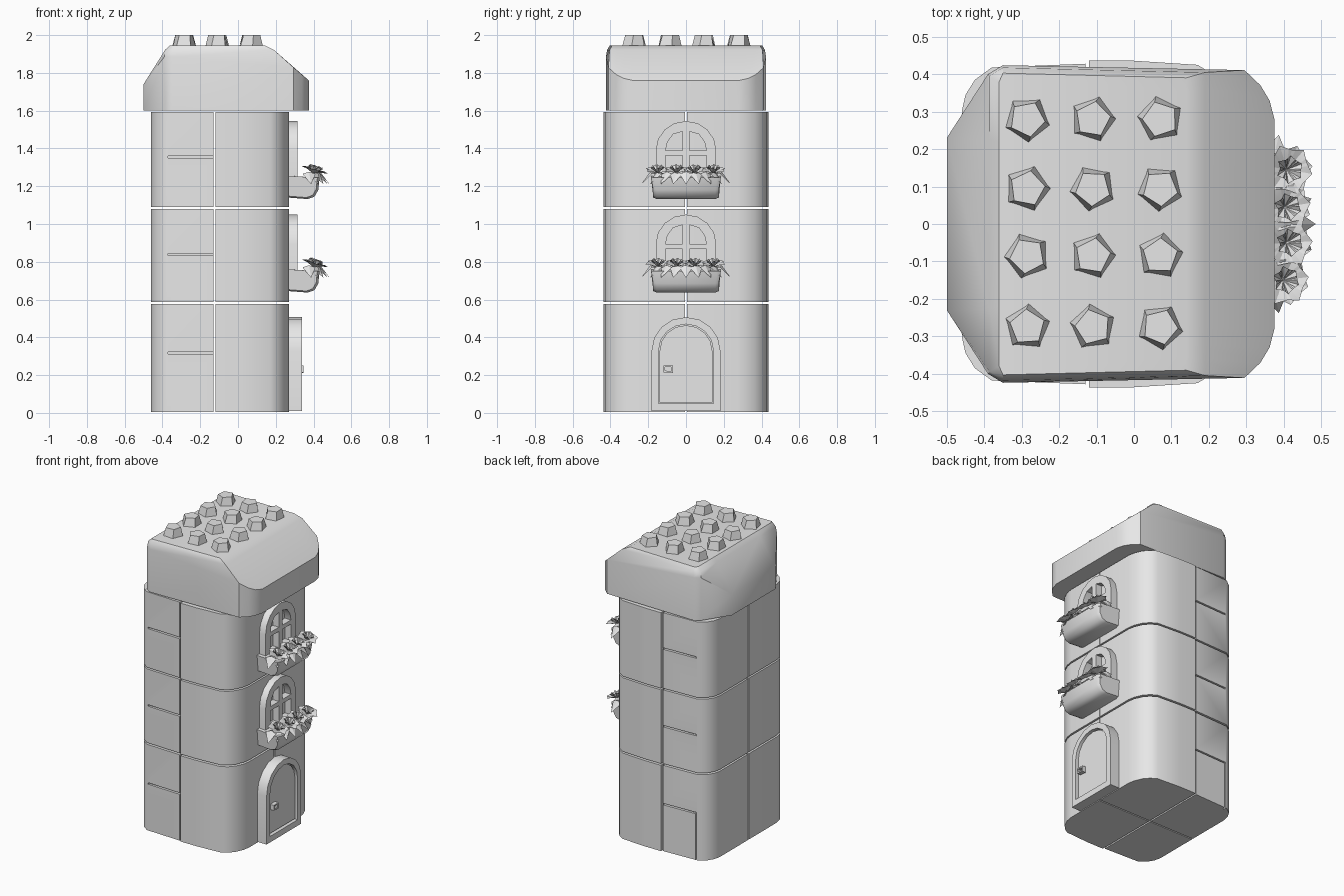
import bpy, bmesh, math, random
from mathutils import Vector, Matrix

if "Cube" in bpy.data.objects:
    bpy.data.objects.remove(bpy.data.objects["Cube"])

random.seed(4)
stone = bpy.data.materials.new("pale_grey")
stone.diffuse_color = (0.8, 0.8, 0.8, 1)
stone.use_nodes = True
stone.node_tree.nodes["Principled BSDF"].inputs["Base Color"].default_value = stone.diffuse_color


def finish(ob, angle=35):
    ob.data.materials.clear()
    ob.data.materials.append(stone)
    bpy.ops.object.select_all(action='DESELECT')
    bpy.context.view_layer.objects.active = ob
    ob.select_set(True)
    if angle:
        bpy.ops.object.shade_smooth_by_angle(angle=math.radians(angle))
    return ob


def from_bmesh(name, bm, angle=35, closed=True):
    if closed:
        bmesh.ops.recalc_face_normals(bm, faces=bm.faces)
    me = bpy.data.meshes.new(name)
    bm.to_mesh(me)
    bm.free()
    ob = bpy.data.objects.new(name, me)
    bpy.context.collection.objects.link(ob)
    return finish(ob, angle)


def loft(name, rings, angle=35):
    """Closed skin through equal-length rings of points."""
    bm = bmesh.new()
    loops = [[bm.verts.new(p) for p in r] for r in rings]
    n = len(loops[0])
    for a, b in zip(loops, loops[1:]):
        for i in range(n):
            j = (i + 1) % n
            bm.faces.new((a[i], a[j], b[j], b[i]))
    bm.faces.new(loops[0][::-1])
    bm.faces.new(loops[-1])
    return from_bmesh(name, bm, angle)


def box(name, lo, hi):
    xy = [(lo[0], lo[1]), (hi[0], lo[1]), (hi[0], hi[1]), (lo[0], hi[1])]
    return loft(name, [[(x, y, z) for x, y in xy] for z in (lo[2], hi[2])], 0)


def plate(name, outlines, x0, x1):
    """Upright plate facing +x from (y, z) outlines; later outlines are holes."""
    cu = bpy.data.curves.new(name, 'CURVE')
    cu.dimensions, cu.fill_mode, cu.extrude = '2D', 'BOTH', (x1 - x0) / 2
    for pts in outlines:
        s = cu.splines.new('POLY')
        s.points.add(len(pts) - 1)
        for p, (y, z) in zip(s.points, pts):
            p.co = (y, z, 0, 1)
        s.use_cyclic_u = True
    ob = bpy.data.objects.new(name, cu)
    ob.location.x = (x0 + x1) / 2
    ob.rotation_euler = (math.pi / 2, 0, math.pi / 2)
    bpy.context.collection.objects.link(ob)
    bpy.ops.object.select_all(action='DESELECT')
    bpy.context.view_layer.objects.active = ob
    ob.select_set(True)
    bpy.ops.object.convert(target='MESH')
    return finish(bpy.context.object, 30)


def arch(w, z0, spring, top, n=8):
    pts = [(-w, z0), (w, z0)]
    for i in range(n + 1):
        a = math.pi * i / n
        pts.append((w * math.cos(a), spring + (top - spring) * math.sin(a)))
    return pts


# Wall blocks: three floors, four quarters each, separated by thin joints
FLOORS = [(0.005, 0.577), (0.588, 1.08), (1.09, 1.594)]
SLITS = [0.318, 0.838, 1.355]
FRONT_WALL = [(-0.12, 0.004), (0.27, 0.004), (0.27, 0.27), (0.262, 0.315),
              (0.24, 0.365), (0.21, 0.4), (0.17, 0.425), (0.0, 0.436), (-0.12, 0.436)]
REAR_WALL = [(-0.13, 0.004), (-0.46, 0.004), (-0.46, 0.3), (-0.45, 0.345),
             (-0.425, 0.385), (-0.38, 0.418), (-0.13, 0.428)]


def slit(name, block, lo, hi):
    cutter = box(name, lo, hi)
    cutter.hide_render = True
    cutter.hide_viewport = True
    m = block.modifiers.new("slit", 'BOOLEAN')
    m.operation, m.object, m.solver = 'DIFFERENCE', cutter, 'EXACT'


for f, (z0, z1) in enumerate(FLOORS):
    for side in (-1, 1):
        for plan, label in ((FRONT_WALL, "door_side_wall"), (REAR_WALL, "rear_wall")):
            ob = loft(f"{label}_{f}", [[(x, y * side, z) for x, y in plan] for z in (z0, z1)])
            if label == "rear_wall":
                ys = sorted((0.405 * side, 0.5 * side))
                zc = SLITS[f]
                slit("slit_cutter", ob, (-0.37, ys[0], zc - 0.005), (-0.1, ys[1], zc + 0.005))
                if f == 0 and side == 1:
                    slit("joint_cutter", ob, (-0.372, 0.4, -0.1), (-0.364, 0.5, zc))

# Roof: straight skirt, sloped sides, flat top
half = [(0.375, 0.28), (0.362, 0.33), (0.338, 0.37), (0.295, 0.411),
        (-0.35, 0.424), (-0.39, 0.40), (-0.5, 0.23)]
plan = half + [(x, -y) for x, y in reversed(half)]


def roof_ring(lo, hi, k, z):
    return [(min(max(x, lo), hi), y * k, z) for x, y in plan]


eaves = [(x, y, min(1.885, 1.76 + (0.375 - x) * 0.85, 1.74 + (x + 0.5) * 1.4)) for x, y in plan]
loft("roof", [[(x, y, 1.6) for x, y in plan], eaves,
              roof_ring(-0.386, 0.19, 0.985, 1.922),
              roof_ring(-0.36, 0.14, 0.95, 1.946)], 38)

# Roof studs: pentagonal tapered stones
for x in (-0.285, -0.11, 0.07):
    for y in (-0.275, -0.085, 0.095, 0.28):
        a = random.uniform(0, 2 * math.pi)
        rings = []
        for r, z, twist in ((0.066, 1.93, 0), (0.048, 2.0, 0.15)):
            rings.append([(x + r * math.cos(a + twist + i * math.tau / 5),
                           y + r * math.sin(a + twist + i * math.tau / 5), z) for i in range(5)])
        loft("roof_stud", rings, 0)

# Door with frame, panel and handle
plate("door_frame", [arch(0.182, 0.01, 0.33, 0.507), arch(0.145, 0.05, 0.33, 0.47)], 0.262, 0.338)
plate("door_panel", [arch(0.139, 0.056, 0.33, 0.464)], 0.262, 0.322)
plate("door_surround", [arch(0.15, 0.045, 0.33, 0.475)], 0.262, 0.31)
plate("handle_plate", [[(-0.12, 0.215), (-0.07, 0.21), (-0.07, 0.25), (-0.12, 0.25)],
                       [(-0.11, 0.224), (-0.08, 0.22), (-0.08, 0.242), (-0.11, 0.242)]], 0.32, 0.348)


def mirror_y(pts):
    return [(-y, z) for y, z in pts]


def flower(bm, centre, radius, tilt, petals):
    """Cupped rosette of folded petals."""
    m = Matrix.Translation(centre) @ Matrix.Rotation(tilt, 4, 'Y') @ \
        Matrix.Rotation(random.uniform(0, 1), 4, 'Z')
    for size, rise in ((1.0, 0.012), (0.55, 0.03)):
        for i in range(petals):
            r = m @ Matrix.Rotation(math.tau * i / petals + size, 4, 'Z')
            w = radius * size
            pts = [(0, 0, -0.012), (w * 0.6, -w * 0.5, rise), (w, 0, rise * 0.6),
                   (w * 0.6, w * 0.5, rise), (w * 0.55, 0, rise * 0.2)]
            a, b, c, d, e = [bm.verts.new(r @ Vector(p)) for p in pts]
            for face in ((a, b, e), (b, c, e), (c, d, e), (d, a, e)):
                bm.faces.new(face)


# Windows, flower boxes and flowers on the two upper floors
for dz in (0.0, -0.495):
    upper = [(0.018, 1.39), (0.108, 1.39), (0.098, 1.435), (0.068, 1.475), (0.018, 1.49)]
    lower = [(0.018, 1.25), (0.108, 1.25), (0.108, 1.362), (0.018, 1.362)]
    outlines = [arch(0.16, 1.2, 1.39, 1.545), upper, mirror_y(upper), lower, mirror_y(lower)]
    plate("window_frame", [[(y, z + dz) for y, z in o] for o in outlines], 0.262, 0.315)

    # trough with tapered ends
    section = [(0.265, 1.14), (0.37, 1.132), (0.405, 1.145), (0.425, 1.18), (0.432, 1.245), (0.265, 1.255)]
    rings = []
    for y, k in ((-0.185, 0.93), (-0.165, 1), (0.165, 1), (0.185, 0.93)):
        rings.append([(0.265 + (x - 0.265) * k, y if z > 1.2 else y * 0.94,
                       1.25 + (z - 1.25) * k + dz) for x, z in section])
    loft("flower_box", rings, 40)

    bm = bmesh.new()
    for y, x in ((-0.15, 0.40), (-0.05, 0.41), (0.045, 0.405), (0.145, 0.41)):
        flower(bm, Vector((x, y, 1.28 + dz)), 0.068, 0.3, 6)
    from_bmesh("flowers", bm, 25, closed=False)

    # pointed leaves drooping over the rim
    bm = bmesh.new()
    for i in range(9):
        t = -1 + i / 4
        ang = t * 1.35
        base = Vector((0.385 - 0.02 * abs(t), t * 0.14, 1.265 + dz))
        out = Vector((math.cos(ang), math.sin(ang), 0))
        side = Vector((-math.sin(ang), math.cos(ang), 0)) * 0.035
        mid = base + out * 0.05
        pts = [base, mid - side, base + out * 0.1 + Vector((0, 0, -0.055)), mid + side,
               mid + Vector((0, 0, 0.012))]
        a, b, c, d, e = [bm.verts.new(p) for p in pts]
        for face in ((a, b, e), (b, c, e), (c, d, e), (d, a, e)):
            bm.faces.new(face)
    from_bmesh("leaves", bm, 0, closed=False)
